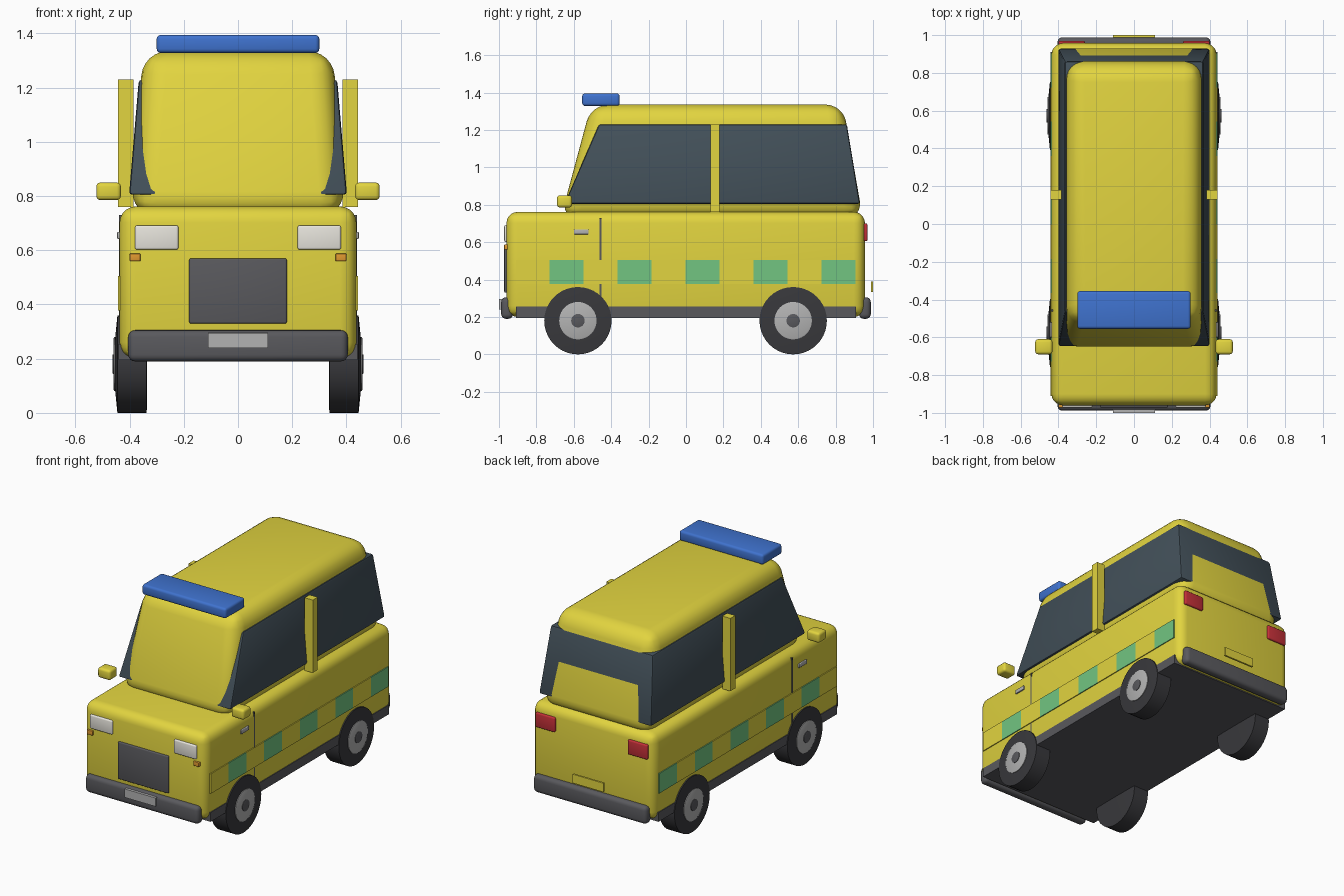
import bpy, bmesh, math

if "Cube" in bpy.data.objects:
    bpy.data.objects.remove(bpy.data.objects["Cube"])

def material(name, rgb):
    m = bpy.data.materials.new(name)
    m.diffuse_color = (*rgb, 1)
    m.use_nodes = True
    m.node_tree.nodes["Principled BSDF"].inputs["Base Color"].default_value = m.diffuse_color
    return m

YELLOW = material("yellow paint", (0.76, 0.66, 0.05))
GREEN = material("green check", (0.17, 0.56, 0.22))
GLASS = material("dark glass", (0.055, 0.08, 0.10))
BLUE = material("blue light", (0.05, 0.17, 0.62))
DARK = material("dark trim", (0.10, 0.10, 0.11))
RUBBER = material("rubber", (0.04, 0.04, 0.045))
SILVER = material("silver", (0.45, 0.45, 0.45))
WHITE = material("headlight lens", (0.80, 0.78, 0.72))
RED = material("red lens", (0.55, 0.03, 0.04))
ORANGE = material("orange lens", (0.75, 0.32, 0.03))

def finish(name, bm, mat, angle=35):
    bmesh.ops.recalc_face_normals(bm, faces=bm.faces)
    me = bpy.data.meshes.new(name)
    bm.to_mesh(me)
    bm.free()
    ob = bpy.data.objects.new(name, me)
    bpy.context.collection.objects.link(ob)
    me.materials.append(mat)
    bpy.ops.object.select_all(action='DESELECT')
    ob.select_set(True)
    bpy.context.view_layer.objects.active = ob
    bpy.ops.object.shade_smooth_by_angle(angle=math.radians(angle))
    return ob

def frustum(name, low, high, mat, bevel=0.0, segments=3):
    """Block between two rectangles, each given as (x0, x1, y0, y1, z)."""
    bm = bmesh.new()
    rings = []
    for x0, x1, y0, y1, z in (low, high):
        rings.append([bm.verts.new(p) for p in
                      ((x0, y0, z), (x1, y0, z), (x1, y1, z), (x0, y1, z))])
    a, b = rings
    bm.faces.new(a[::-1])
    bm.faces.new(b)
    for i in range(4):
        j = (i + 1) % 4
        bm.faces.new((a[i], a[j], b[j], b[i]))
    if bevel:
        bmesh.ops.bevel(bm, geom=bm.edges[:], offset=bevel, segments=segments,
                        profile=0.5, affect='EDGES', clamp_overlap=True)
    return finish(name, bm, mat)

def box(name, x, y, z, mat, bevel=0.0, segments=3):
    return frustum(name, (*x, *y, z[0]), (*x, *y, z[1]), mat, bevel, segments)

def pair(name, x, y, z, mat, bevel=0.0):
    """The same box on both sides of the vehicle."""
    box("right_" + name, x, y, z, mat, bevel)
    box("left_" + name, (-x[1], -x[0]), y, z, mat, bevel)

def lathe(name, profile, side, y, z, mat, steps=40):
    """Spin (x, radius) points about the axle."""
    bm = bmesh.new()
    rings = []
    for x, r in profile:
        rings.append([bm.verts.new((side * x,
                                    y + r * math.cos(math.tau * i / steps),
                                    z + r * math.sin(math.tau * i / steps)))
                      for i in range(steps)])
    for a, b in zip(rings, rings[1:]):
        for i in range(steps):
            j = (i + 1) % steps
            bm.faces.new((a[i], a[j], b[j], b[i]))
    bm.faces.new(rings[0])
    bm.faces.new(rings[-1])
    return finish(name, bm, mat)

# Main shell, cabin and glass
box("lower_body", (-0.437, 0.437), (-0.96, 0.957), (0.2, 0.762), YELLOW, 0.06, 5)
frustum("cabin", (-0.396, 0.396, -0.67, 0.945, 0.73),
        (-0.35, 0.35, -0.507, 0.84, 1.335), YELLOW, 0.09, 6)
frustum("side_glass", (-0.402, 0.402, -0.65, 0.93, 0.805),
        (-0.366, 0.366, -0.465, 0.86, 1.23), GLASS, 0.012, 2)
box("underbody_sill", (-0.441, 0.441), (-0.91, 0.91), (0.195, 0.255), DARK)
pair("door_pillar", (0.385, 0.443), (0.13, 0.18), (0.76, 1.23), YELLOW)
box("roof_light_bar", (-0.30, 0.30), (-0.555, -0.355), (1.328, 1.395), BLUE, 0.015)

# Front end
box("grille", (-0.18, 0.18), (-0.972, -0.94), (0.33, 0.57), DARK, 0.006)
pair("headlight", (0.22, 0.38), (-0.972, -0.93), (0.602, 0.692), WHITE, 0.008)
pair("indicator", (0.36, 0.40), (-0.972, -0.92), (0.56, 0.588), ORANGE, 0.003)
box("front_bumper", (-0.405, 0.405), (-0.988, -0.925), (0.19, 0.305), DARK, 0.025, 4)
box("front_plate", (-0.11, 0.11), (-1.0, -0.98), (0.24, 0.295), SILVER)

# Rear end
box("rear_bumper", (-0.405, 0.405), (0.925, 0.988), (0.19, 0.305), DARK, 0.025, 4)
box("rear_plate", (-0.11, 0.11), (0.988, 1.0), (0.333, 0.39), YELLOW)
pair("tail_light", (0.26, 0.40), (0.92, 0.97), (0.605, 0.70), RED, 0.008)

# Side details
pair("mirror", (0.432, 0.523), (-0.69, -0.61), (0.785, 0.85), YELLOW, 0.015)
pair("door_seam", (0.42, 0.440), (-0.463, -0.453), (0.31, 0.73), DARK)
pair("door_handle", (0.42, 0.446), (-0.60, -0.52), (0.642, 0.668), SILVER, 0.004)

# Checked stripe along each side
step = 1.815 / 10
for i in range(10):
    y = -0.91 + i * step
    pair(f"stripe_check_{i + 1}", (0.42, 0.443), (y, y + step), (0.377, 0.505),
         GREEN if i % 2 else YELLOW)

# Wheels
for side, s_name in ((1, "right"), (-1, "left")):
    for y, y_name in ((-0.578, "front"), (0.573, "rear")):
        tag = f"{y_name}_{s_name}_"
        lathe(tag + "tyre", [(0.335, 0.10), (0.337, 0.18), (0.445, 0.18), (0.453, 0.10)],
              side, y, 0.18, RUBBER)
        lathe(tag + "hub", [(0.34, 0.10), (0.457, 0.10), (0.459, 0.095)],
              side, y, 0.18, SILVER)
        lathe(tag + "hub_cap", [(0.44, 0.036), (0.462, 0.036), (0.464, 0.03)],
              side, y, 0.18, DARK, 24)
